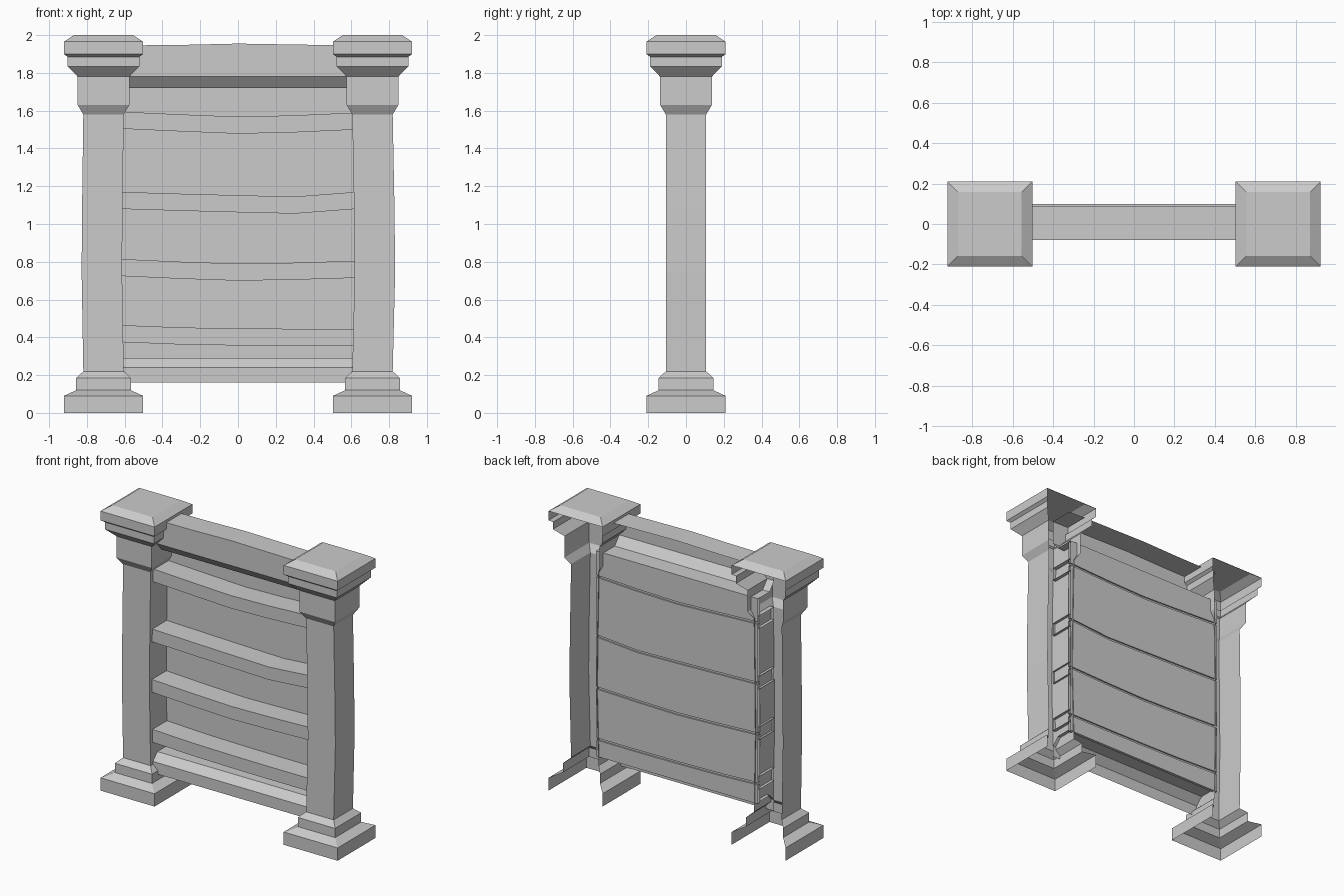
import bpy
import bmesh

if "Cube" in bpy.data.objects:
    bpy.data.objects.remove(bpy.data.objects["Cube"], do_unlink=True)

stone = bpy.data.materials.new("plain_grey")
stone.use_nodes = True
GREY = (0.6, 0.6, 0.6, 1)
stone.diffuse_color = GREY
stone.node_tree.nodes["Principled BSDF"].inputs["Base Color"].default_value = GREY


def finish(name, bm):
    mesh = bpy.data.meshes.new(name)
    bm.to_mesh(mesh)
    bm.free()
    mesh.materials.append(stone)
    bpy.context.collection.objects.link(bpy.data.objects.new(name, mesh))


def pillar(name, side, bend):
    """Square moulded pillar, open at the back and underneath."""
    # half width and height of each ring
    rings = [(.21, 0), (.21, .09), (.145, .12), (.145, .185), (.107, .22),
             (.107, .75), (.107, 1.1), (.107, 1.58), (.137, 1.63),
             (.137, 1.78), (.19, 1.835), (.19, 1.885), (.21, 1.9),
             (.21, 1.965), (.157, 2)]
    shift = {.75: bend, 1.1: bend * .7}
    bm = bmesh.new()
    loops = []
    for h, z in rings:
        cx = side * (.712 + shift.get(z, 0))
        corners = [(-h, h), (-h, -h), (h, -h), (h, h)]
        loops.append([bm.verts.new((cx + x, y, z)) for x, y in corners])
    for lo, hi in zip(loops, loops[1:]):
        for i in range(3):
            bm.faces.new((lo[i], lo[i + 1], hi[i + 1], hi[i]))
    # cap: rear bevel and flat top
    lo, hi = loops[-2:]
    bm.faces.new((lo[3], lo[0], hi[0], hi[3]))
    bm.faces.new(hi)
    finish(name, bm)


XS = [-.63, -.3, 0, .3, .63]


def loft(name, sections, closed=False):
    """Sheet through one (y, z) section at each x station."""
    bm = bmesh.new()
    cols = [[bm.verts.new((x, y, z)) for y, z in sec]
            for x, sec in zip(XS, sections)]
    n = len(cols[0])
    for a, b in zip(cols, cols[1:]):
        for i in range(n if closed else n - 1):
            k = (i + 1) % n
            bm.faces.new((a[i], a[k], b[k], b[i]))
    finish(name, bm)


pillar("left_pillar", 1, .013)
pillar("right_pillar", -1, .009)

FRONT, BACK = -.08, .08

# top beam, open at the back
crown = [1.945, 1.948, 1.955, 1.95, 1.945]
loft("top_beam", [[(.09, z), (FRONT, z), (FRONT, 1.78), (-.03, 1.72),
                   (BACK, 1.72)] for z in crown])

# bottom rail, open underneath
loft("bottom_rail", [[(BACK, .29), (-.03, .29), (FRONT, .24),
                      (FRONT, .16)] for x in XS])

# sagging shelves, listed by the height of the top edge
shelves = [[.465, .452, .447, .445, .445],
           [.815, .8, .79, .795, .805],
           [1.17, 1.16, 1.152, 1.145, 1.17],
           [1.595, 1.58, 1.568, 1.575, 1.59]]
THICK = .09
for n, tops in enumerate(shelves):
    loft(f"shelf_{n + 1}", [[(.09, z), (FRONT, z), (FRONT, z - THICK),
                             (.09, z - THICK)] for z in tops], closed=True)

# back planks with narrow joints behind the shelves
GAP = .008
joints = [[.27] * 5] + [[z - THICK / 2 for z in s] for s in shelves] + [[1.73] * 5]
for n, (low, high) in enumerate(zip(joints, joints[1:])):
    loft(f"back_plank_{n + 1}",
         [[(.1, b - GAP), (BACK, b - GAP), (BACK, a + GAP), (.1, a + GAP)]
          for a, b in zip(low, high)], closed=True)
